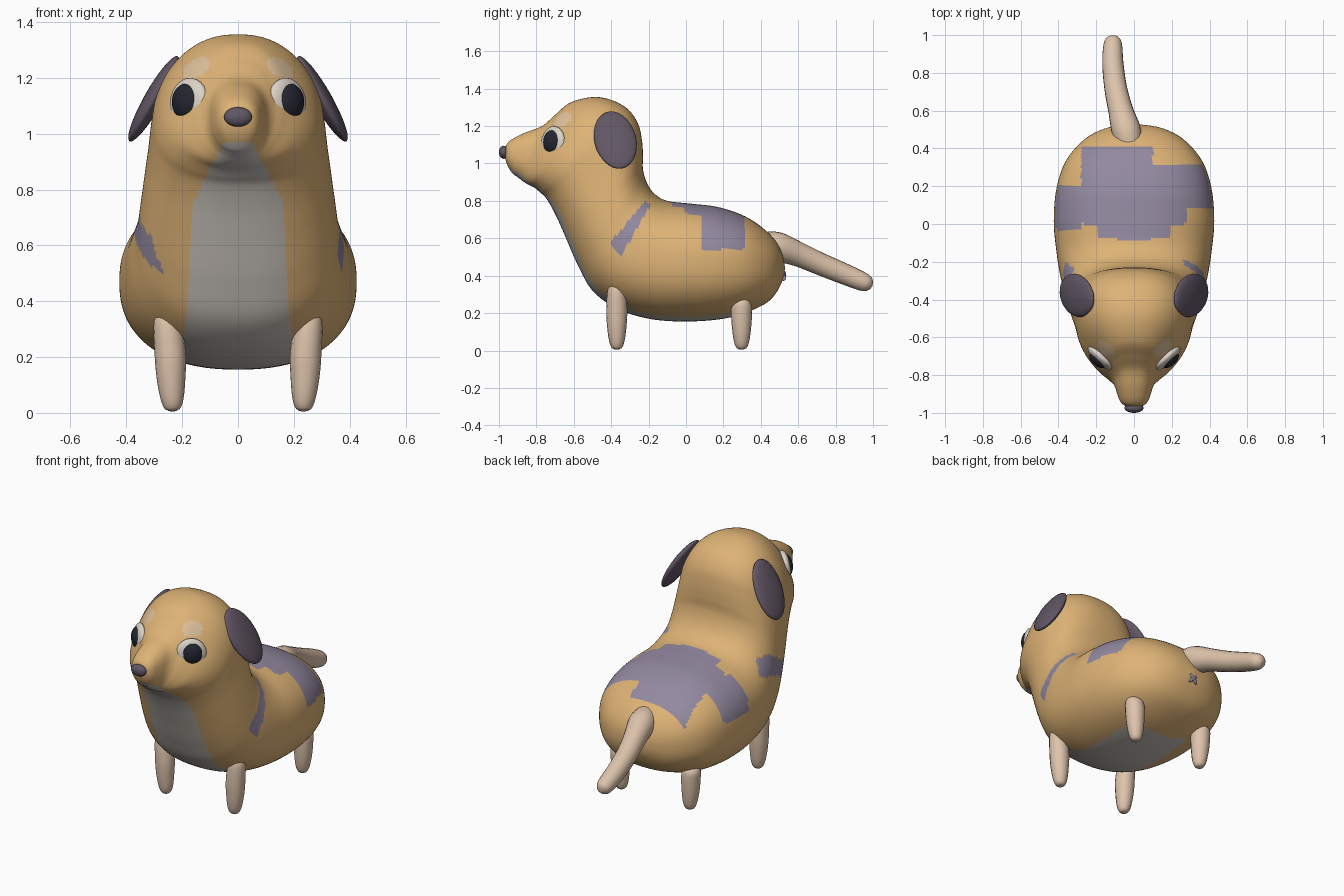
import bpy, bmesh, math
from mathutils import Vector, Matrix

if "Cube" in bpy.data.objects:
    bpy.data.objects.remove(bpy.data.objects["Cube"])


def material(name, rgb):
    m = bpy.data.materials.new(name)
    m.diffuse_color = (*rgb, 1)
    m.use_nodes = True
    m.node_tree.nodes["Principled BSDF"].inputs["Base Color"].default_value = m.diffuse_color
    return m


TAN = material("tan fur", (0.73, 0.45, 0.18))
GREY = material("pale grey belly", (0.56, 0.52, 0.47))
PATCH = material("mauve patch", (0.29, 0.25, 0.35))
BROW = material("light tan brow", (0.73, 0.53, 0.33))
LIMB = material("cream limb", (0.73, 0.55, 0.41))
DARK = material("dark mauve", (0.12, 0.095, 0.13))
WHITE = material("eye white", (0.70, 0.65, 0.58))
BLACK = material("pupil", (0.018, 0.018, 0.03))


def finish(bm, name, mats):
    bmesh.ops.remove_doubles(bm, verts=bm.verts, dist=0.0001)
    bmesh.ops.recalc_face_normals(bm, faces=bm.faces)
    me = bpy.data.meshes.new(name)
    bm.to_mesh(me)
    bm.free()
    for m in mats:
        me.materials.append(m)
    me.polygons.foreach_set("use_smooth", [True] * len(me.polygons))
    ob = bpy.data.objects.new(name, me)
    bpy.context.collection.objects.link(ob)
    return ob


def smooth_path(pts, n):
    """Catmull-Rom through tuples of any length."""
    p = [pts[0]] + list(pts) + [pts[-1]]
    out = []
    for i in range(1, len(p) - 2):
        for k in range(n):
            t = k / n
            out.append([0.5 * (2 * b + (c - a) * t + (2 * a - 5 * b + 4 * c - d) * t * t
                               + (3 * b - a - 3 * c + d) * t ** 3)
                        for a, b, c, d in zip(*p[i - 1:i + 3])])
    return out + [list(pts[-1])]


def loft(name, rings, mats):
    bm = bmesh.new()
    vs = [[bm.verts.new(co) for co in r] for r in rings]
    for a, b in zip(vs, vs[1:]):
        for i in range(len(a)):
            j = (i + 1) % len(a)
            bm.faces.new((a[i], a[j], b[j], b[i]))
    return finish(bm, name, mats)


def tube(name, pts, mat, sides=16):
    """Round limb through (x, y, z, radius) points."""
    path = smooth_path(pts, 4)
    rings = []
    for i, p in enumerate(path):
        d = Vector(path[min(i + 1, len(path) - 1)][:3]) - Vector(path[max(i - 1, 0)][:3])
        q = d.to_track_quat('Z', 'Y')
        rings.append([Vector(p[:3]) + q @ Vector((math.cos(a), math.sin(a), 0)) * max(p[3], 0)
                      for a in (2 * math.pi * k / sides for k in range(sides))])
    return loft(name, rings, [mat])


def ellipsoid(name, centre, long_axis, wide_axis, size, mat, side=1):
    """size = half lengths along long axis, wide axis and thickness."""
    l = Vector(long_axis).normalized()
    w = Vector(wide_axis)
    w = (w - l * w.dot(l)).normalized()
    n = l.cross(w)
    m = Matrix((l * size[0], w * size[1], n * size[2])).transposed().to_4x4()
    m = Matrix.Diagonal((side, 1, 1, 1)) @ Matrix.Translation(centre) @ m
    bm = bmesh.new()
    bmesh.ops.create_uvsphere(bm, u_segments=28, v_segments=18, radius=1, matrix=m)
    return finish(bm, name, [mat])


# Body: sections from rump to muzzle (top y, top z, bottom y, bottom z, half width)
STATIONS = [
    (.53, .44, .53, .44, 0), (.51, .53, .51, .36, .14), (.45, .62, .45, .27, .26),
    (.33, .71, .34, .21, .36), (.18, .765, .2, .17, .41), (.03, .785, 0, .155, .425),
    (-.10, .80, -.2, .17, .41), (-.17, .84, -.37, .225, .39), (-.21, .90, -.50, .32, .365),
    (-.23, .97, -.58, .46, .35), (-.23, 1.04, -.65, .62, .335), (-.235, 1.12, -.70, .73, .322),
    (-.255, 1.21, -.745, .81, .312), (-.31, 1.29, -.78, .845, .30), (-.40, 1.34, -.81, .87, .272),
    (-.50, 1.355, -.84, .885, .228), (-.62, 1.325, -.865, .90, .168), (-.70, 1.26, -.885, .915, .127),
    (-.77, 1.20, -.905, .93, .105), (-.86, 1.165, -.925, .945, .09), (-.93, 1.13, -.95, .98, .072),
    (-.96, 1.10, -.965, 1.02, .045), (-.97, 1.06, -.97, 1.06, 0)]


def power(v, e=0.86):
    return math.copysign(abs(v) ** e, v)


rings = []
for ty, tz, by, bz, w in smooth_path(STATIONS, 8):
    ring = []
    for k in range(128):
        a = 2 * math.pi * (k + 0.5) / 128
        c = power(math.cos(a))
        ring.append(Vector((max(w, 0) * power(math.sin(a)),
                            (ty + by) / 2 + (ty - by) / 2 * c, (tz + bz) / 2 + (tz - bz) / 2 * c)))
    rings.append(ring)
body = loft("body", rings, [TAN, GREY, PATCH, BROW])

# Coat markings, chosen by position on the body
SADDLE = [(-.2, .19, -.08, .2), (-.28, .28, 0, .2), (-.5, -.28, -.03, .21),
          (-.28, .1, .2, .41), (.1, .28, .2, .31), (.28, .5, .09, .31)]
STRIP_R = [(-.4, .58), (-.35, .5), (-.19, .78), (-.22, .8)]
STRIP_L = [(-.2, .66), (-.24, .76), (-.33, .75), (-.52, .63), (-.52, .5), (-.38, .61)]


def inside(y, z, poly):
    hit = False
    for (ya, za), (yb, zb) in zip(poly, poly[1:] + poly[:1]):
        if (za > z) != (zb > z) and y < (yb - ya) * (z - za) / (zb - za) + ya:
            hit = not hit
    return hit


def marking(c, n):
    x, y, z = c
    belly_w = min(.05 + (.97 - z) * .52, .16 + (.76 - z) * .06)
    if z < .97 and y < .23 and abs(x) < belly_w and (n.y < -.1 or n.z < -.2):
        return 1
    if z > .54 and any(a < x < b and p < y < q for a, b, p, q in SADDLE):
        return 2
    if abs(x) > .15 and inside(y, z, STRIP_R if x > 0 else STRIP_L):
        return 2
    u, v = abs(x) - .148, z - 1.236
    along, across = u * .85 - v * .53, u * .53 + v * .85
    if y < -.5 and (along / .053) ** 2 + (across / .03) ** 2 < 1:
        return 3
    return 0


for f in body.data.polygons:
    f.material_index = marking(f.center, f.normal)

# Paired parts
for s, tag in ((1, "right"), (-1, "left")):
    for leg, y, top in (("front_leg", -.37, .38), ("hind_leg", .297, .30)):
        tube(f"{leg}_{tag}", [(s * .235, y, .005, 0), (s * .235, y, .012, .025),
                              (s * .236, y, .05, .041), (s * .24, y, .13, .052),
                              (s * .243, y, .22, .056), (s * .255, y, top - .04, .045),
                              (s * .26, y, top, 0)], LIMB)
    ellipsoid(f"ear_{tag}", (.302, -.378, 1.125), (.17, .07, -.30), (0, 1, 0),
              (.178, .112, .034), DARK, s)
    ellipsoid(f"eye_{tag}", (.175, -.71, 1.11), (-.10, .0, 1), (.75, .67, 0),
              (.09, .088, .034), WHITE, s)
    ellipsoid(f"pupil_{tag}", (.188, -.717, 1.115), (-.05, 0, 1), (.75, .67, 0),
              (.064, .058, .035), BLACK, s)
    # Small cross under the tail
    ellipsoid(f"rump_cross_{tag}", (0, .522, .40), (1, 0, 1), (1, 0, -1),
              (.038, .010, .014), PATCH, s)

# Nose and tail
ellipsoid("nose", (0, -.974, 1.06), (1, 0, 0), (0, 0, 1), (.05, .035, .026), DARK)
tube("tail", [(-.02, .40, .575, .06), (-.04, .49, .555, .078), (-.07, .60, .515, .066),
              (-.097, .72, .462, .060), (-.112, .85, .408, .056), (-.112, .95, .366, .049),
              (-.11, .985, .351, .032), (-.11, .998, .346, 0)], LIMB, 20)
